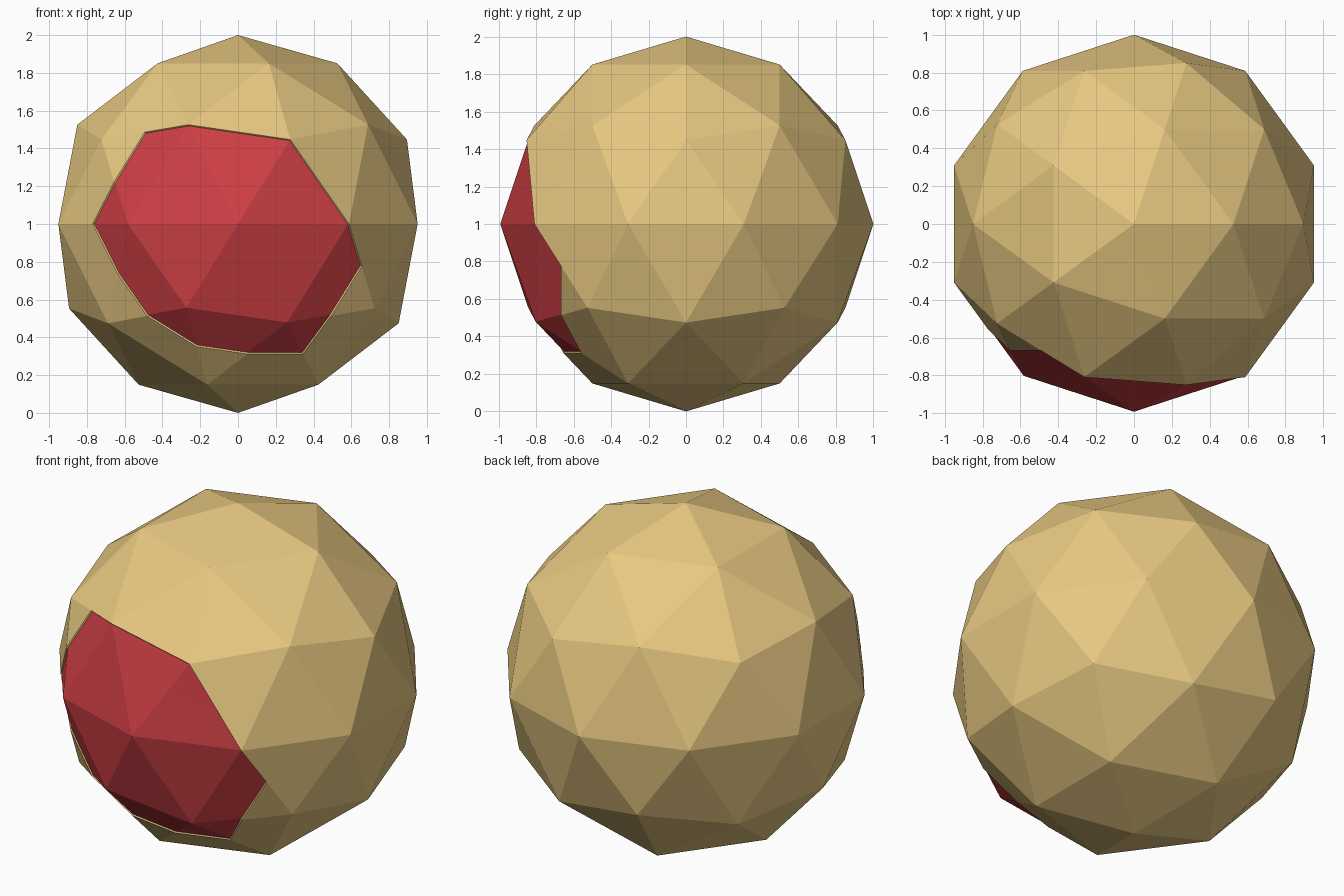
import bpy, bmesh
from mathutils import Vector

if "Cube" in bpy.data.objects:
    bpy.data.objects.remove(bpy.data.objects["Cube"])


def material(name, color):
    m = bpy.data.materials.new(name)
    m.diffuse_color = (*color, 1)
    m.use_nodes = True
    m.node_tree.nodes["Principled BSDF"].inputs["Base Color"].default_value = m.diffuse_color
    return m


# Faceted ball
bm = bmesh.new()
bmesh.ops.create_icosphere(bm, subdivisions=2, radius=1)

# Mark the large facets around the front that lean down and to the left
for f in bm.faces:
    f.material_index = int(any(v.co.y < -0.8 and v.co.x + v.co.z < 0.1 for v in f.verts))

# Split every facet in four without changing the shape
bmesh.ops.subdivide_edges(bm, edges=bm.edges[:], cuts=1, use_grid_fill=True)

# Front panel: the marked small facets that lie far enough forward
panel = []
for f in bm.faces:
    if f.material_index == 1 and max(v.co.y for v in f.verts) < -0.55:
        panel.append(f)
    else:
        f.material_index = 0

# Slightly recessed panel with a thin rim in the ball colour
rim = bmesh.ops.inset_region(bm, faces=panel, thickness=0.004, depth=-0.008,
                             use_even_offset=True, use_boundary=True)["faces"]
for f in rim:
    f.material_index = 0

bmesh.ops.translate(bm, verts=bm.verts[:], vec=Vector((0, 0, 1)))
mesh = bpy.data.meshes.new("faceted_ball")
bm.to_mesh(mesh)
bm.free()
mesh.materials.append(material("tan", (0.80, 0.58, 0.22)))
mesh.materials.append(material("red", (0.62, 0.05, 0.06)))
ball = bpy.data.objects.new("faceted_ball", mesh)
bpy.context.collection.objects.link(ball)
